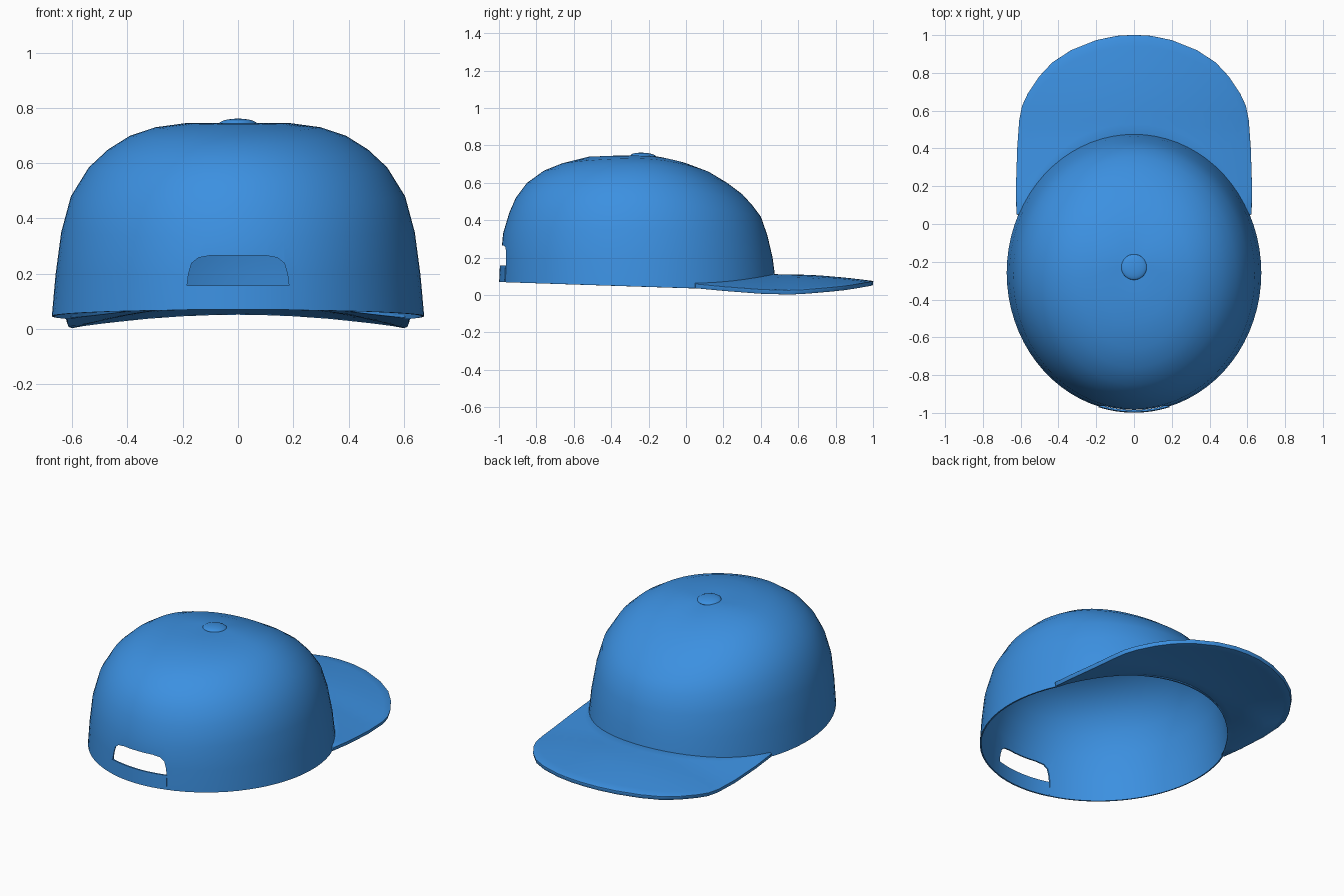
import bpy, bmesh, math

if "Cube" in bpy.data.objects:
    bpy.data.objects.remove(bpy.data.objects["Cube"])

blue = bpy.data.materials.new("cap blue")
blue.diffuse_color = (0.045, 0.28, 0.75, 1)
blue.use_nodes = True
blue.node_tree.nodes["Principled BSDF"].inputs["Base Color"].default_value = blue.diffuse_color


def make(name, verts, faces, smooth=True):
    me = bpy.data.meshes.new(name)
    me.from_pydata(verts, [], faces)
    bm = bmesh.new()
    bm.from_mesh(me)
    bmesh.ops.recalc_face_normals(bm, faces=bm.faces)
    bm.to_mesh(me)
    bm.free()
    me.materials.append(blue)
    ob = bpy.data.objects.new(name, me)
    bpy.context.collection.objects.link(ob)
    return ob


def activate(ob):
    bpy.ops.object.select_all(action='DESELECT')
    ob.select_set(True)
    bpy.context.view_layer.objects.active = ob


def finish(ob, angle=40):
    activate(ob)
    for m in list(ob.modifiers):
        bpy.ops.object.modifier_apply(modifier=m.name)
    bpy.ops.object.shade_smooth_by_angle(angle=math.radians(angle))


def lerp_table(t, pts):
    for (a, za), (b, zb) in zip(pts, pts[1:]):
        if t <= b:
            return za + (zb - za) * (t - a) / (b - a)
    return pts[-1][1]


def grid_faces(rows, cols):
    return [(r * cols + c, r * cols + c + 1, (r + 1) * cols + c + 1, (r + 1) * cols + c)
            for r in range(rows - 1) for c in range(cols - 1)]


RX, RY, CY = 0.674, 0.737, -0.258      # rim ellipse


def rim_z(y):
    return lerp_table(y, [(-1.1, 0.073), (0.05, 0.036), (0.48, 0.08)])


# crown: stacked rings, each (half width, side z, front y, front z, back y, back z)
levels = [(.674, 0, .479, 0, -.995, 0), (.66, .2, .463, .2, -.99, .2),
          (.64, .35, .435, .32, -.978, .33), (.605, .48, .40, .42, -.945, .44),
          (.54, .585, .355, .48, -.91, .52), (.47, .65, .30, .54, -.85, .60),
          (.39, .70, .22, .60, -.76, .665), (.30, .73, .12, .66, -.66, .705),
          (.19, .745, 0, .705, -.52, .74), (.09, .746, -.1, .73, -.36, .746)]
N = 72
verts, faces = [], []
for k, (rx, zs, yf, zf, yb, zb) in enumerate(levels):
    for i in range(N):
        a = 2 * math.pi * i / N
        c, s = math.cos(a), math.sin(a)
        y = (yf + yb) / 2 + (yf - yb) / 2 * s
        z = rim_z(y) if k == 0 else zs * c * c + (zf if s > 0 else zb) * s * s
        verts.append((rx * c, y, z))
for k in range(len(levels) - 1):
    for i in range(N):
        j = (i + 1) % N
        faces.append((k * N + i, k * N + j, (k + 1) * N + j, (k + 1) * N + i))
verts.append((0, -.225, .744))
top = (len(levels) - 1) * N
faces += [(top + i, top + (i + 1) % N, len(verts) - 1) for i in range(N)]
crown = make("crown", verts, faces)
# open shells can recalc inward, so force outward normals
if crown.data.polygons[0].normal.x < 0:
    crown.data.flip_normals()
sol = crown.modifiers.new("shell", 'SOLIDIFY')
sol.thickness, sol.offset = 0.008, -1

# arched opening at the back
half = [(.184, -.1), (.184, .16), (.179, .2), (.168, .238), (.143, .258), (.1, .266)]
prof = half + [(-x, z) for x, z in reversed(half)]
n = len(prof)
cutter = make("opening_cutter",
              [(x, -1.2, z) for x, z in prof] + [(x, -.8, z) for x, z in prof],
              [tuple(range(n)), tuple(range(n, 2 * n))] +
              [(i, (i + 1) % n, (i + 1) % n + n, i + n) for i in range(n)])
cutter.hide_render = True
cut = crown.modifiers.new("opening", 'BOOLEAN')
cut.operation, cut.solver, cut.object = 'DIFFERENCE', 'EXACT', cutter
finish(crown)
bpy.data.objects.remove(cutter)

# strap across the opening
verts = []
cols = 17
for z, lean in ((.071, 0), (.115, .002), (.158, .004)):
    for i in range(cols):
        x = -.188 + .376 * i / (cols - 1)
        verts.append((x, CY - RY * math.sqrt(1 - (x / RX) ** 2) - .004 + lean, z))
strap = make("back_strap", verts, grid_faces(3, cols))
if strap.data.polygons[0].normal.y > 0:
    strap.data.flip_normals()
sol = strap.modifiers.new("shell", 'SOLIDIFY')
sol.thickness, sol.offset = 0.01, -1
finish(strap)

# brim: grid from the rim arc to the outer outline, bent down at the sides
outer = [(.62, .05), (.622, .2), (.616, .4), (.605, .55), (.59, .625), (.56, .69),
         (.5, .78), (.43, .855), (.33, .92), (.2, .972), (.09, .995)]
outer = outer + [(0, 1.0)] + [(-x, y) for x, y in reversed(outer)]
cols, rows = len(outer), 10
a0 = math.radians(24.7)
verts = []
for r in range(rows):
    v = r / (rows - 1)
    for c, (ox, oy) in enumerate(outer):
        a = a0 + (math.pi - 2 * a0) * c / (cols - 1)
        ix, iy = (RX - .008) * math.cos(a), CY + (RY - .008) * math.sin(a)
        x, y = ix + (ox - ix) * v, iy + (oy - iy) * v
        zc = lerp_table(y, [(0, .141), (.25, .118), (.48, .099), (.6, .098), (.7, .094),
                            (.8, .086), (.9, .076), (1.01, .062)])
        verts.append((x, y, zc - .23 * x * x))
brim = make("brim", verts, grid_faces(rows, cols))
sol = brim.modifiers.new("thickness", 'SOLIDIFY')
sol.thickness, sol.offset = 0.024, 0
bev = brim.modifiers.new("round_edge", 'BEVEL')
bev.width, bev.segments, bev.limit_method, bev.angle_limit = .008, 2, 'ANGLE', math.radians(50)
finish(brim, 50)

# top button: flattened dome
bpy.ops.mesh.primitive_uv_sphere_add(segments=32, ring_count=16, radius=1,
                                     location=(0, -.228, .743))
button = bpy.context.object
button.name = "top_button"
button.scale = (.068, .068, .018)
button.rotation_euler = (math.radians(-3), 0, 0)
button.data.materials.append(blue)
finish(button)
